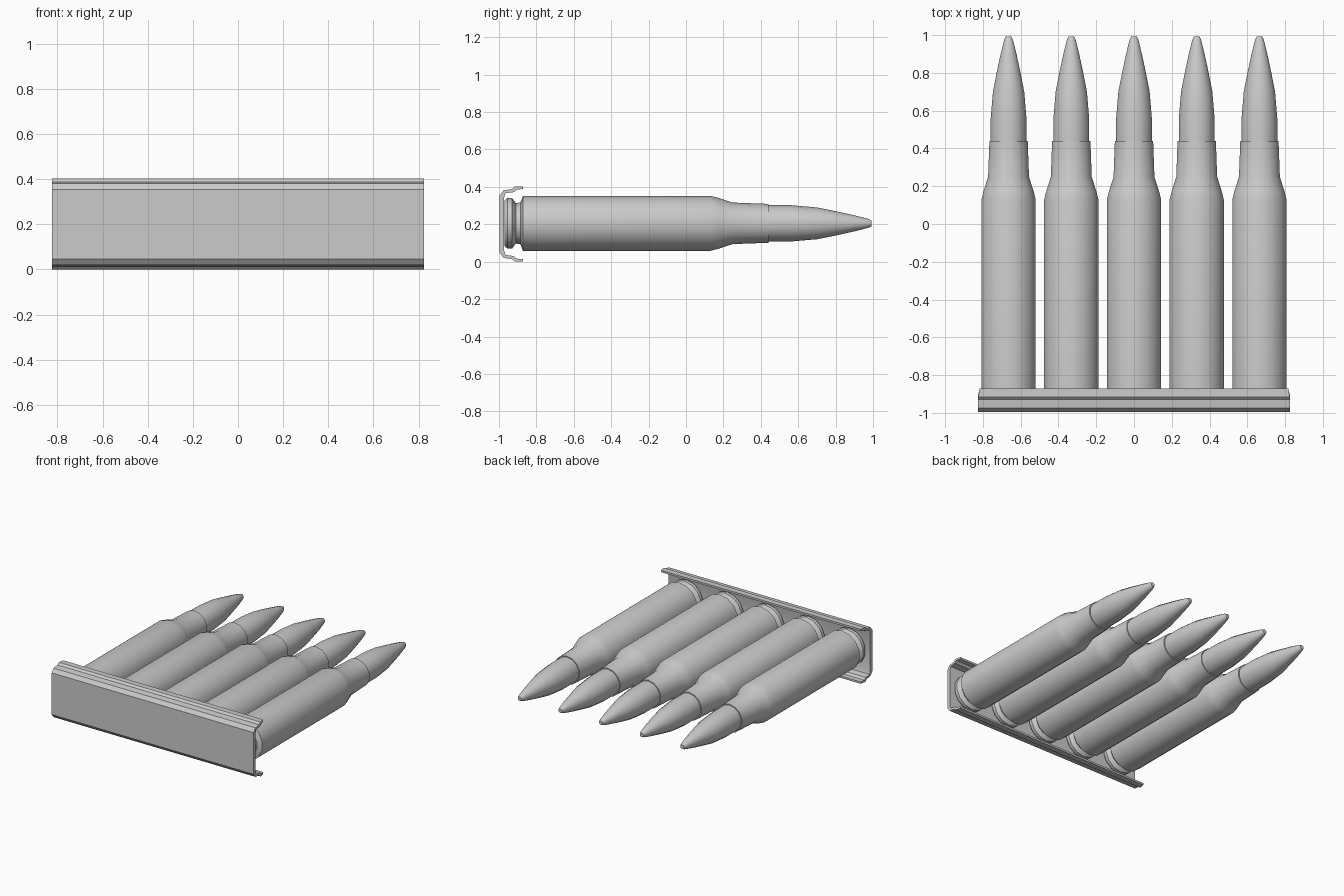
import bpy
import bmesh
import math

cube = bpy.data.objects.get("Cube")
if cube:
    bpy.data.objects.remove(cube)

grey = bpy.data.materials.new("plain_grey")
grey.use_nodes = True
GREY = (0.6, 0.6, 0.6, 1)
grey.diffuse_color = GREY
grey.node_tree.nodes["Principled BSDF"].inputs["Base Color"].default_value = GREY

SIDES = 14
AXIS_Z = 0.205


def finish(name, bm, angle):
    bmesh.ops.recalc_face_normals(bm, faces=bm.faces)
    mesh = bpy.data.meshes.new(name)
    bm.to_mesh(mesh)
    bm.free()
    mesh.materials.append(grey)
    obj = bpy.data.objects.new(name, mesh)
    bpy.context.collection.objects.link(obj)
    bpy.ops.object.select_all(action="DESELECT")
    obj.select_set(True)
    bpy.context.view_layer.objects.active = obj
    bpy.ops.object.shade_smooth_by_angle(angle=math.radians(angle))
    return obj


def lathe(name, profile, x):
    """Turn (y, radius) points around the long axis and cap both ends."""
    bm = bmesh.new()
    rings = []
    for y, r in profile:
        turns = [math.tau * (i + 0.5) / SIDES for i in range(SIDES)]
        rings.append([bm.verts.new((x + r * math.cos(a), y, AXIS_Z + r * math.sin(a)))
                      for a in turns])
    for a, b in zip(rings, rings[1:]):
        for i in range(SIDES):
            j = (i + 1) % SIDES
            bm.faces.new((a[i], a[j], b[j], b[i]))
    bm.faces.new(rings[0])
    bm.faces.new(rings[-1])
    return finish(name, bm, 28)


# Casing: rim, extractor groove, body, shoulder and neck
casing = [(-0.97, 0.12), (-0.955, 0.135), (-0.93, 0.135), (-0.91, 0.108),
          (-0.885, 0.112), (-0.872, 0.147), (0.13, 0.147), (0.17, 0.137),
          (0.25, 0.111), (0.44, 0.104)]
# Pointed tip seated in the neck
tip = [(0.42, 0.097), (0.56, 0.097), (0.7, 0.085), (0.8, 0.065),
       (0.9, 0.043), (0.975, 0.024), (0.993, 0.015)]

for n in range(5):
    x = (n - 2) * 0.332
    lathe(f"casing_{n + 1}", casing, x)
    lathe(f"tip_{n + 1}", tip, x)

# Clip: folded channel section, mirrored top to bottom
upper = [(-0.996, 0.355), (-0.975, 0.382), (-0.93, 0.388), (-0.915, 0.402),
         (-0.872, 0.402), (-0.872, 0.388), (-0.905, 0.386), (-0.92, 0.372),
         (-0.965, 0.366), (-0.972, 0.345)]
lower = [(y, 0.402 - z) for y, z in reversed(upper)]
bm = bmesh.new()
section = bm.faces.new([bm.verts.new((-0.825, y, z)) for y, z in upper + lower])
ext = bmesh.ops.extrude_face_region(bm, geom=[section], use_keep_orig=True)
moved = [v for v in ext["geom"] if isinstance(v, bmesh.types.BMVert)]
bmesh.ops.translate(bm, verts=moved, vec=(1.65, 0, 0))
# Draw the free lips in slightly at both ends
for v in bm.verts:
    if v.co.y > -0.9:
        v.co.x *= 0.99
finish("clip", bm, 25)
